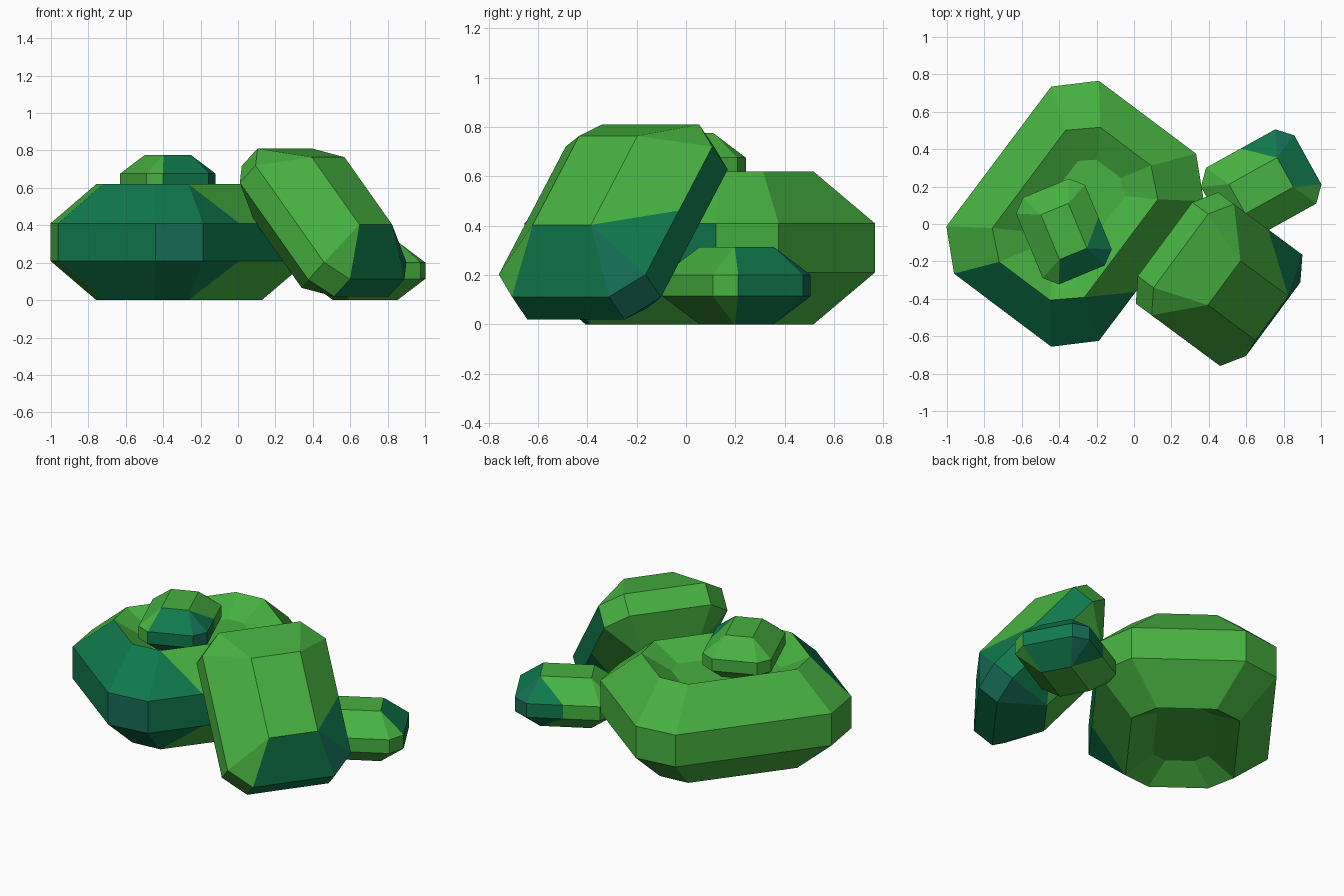
import bpy, bmesh, math
from mathutils import Matrix, Vector

if "Cube" in bpy.data.objects:
    bpy.data.objects.remove(bpy.data.objects["Cube"])


def material(name, rgb):
    m = bpy.data.materials.new(name)
    m.diffuse_color = (*rgb, 1)
    m.use_nodes = True
    m.node_tree.nodes["Principled BSDF"].inputs["Base Color"].default_value = m.diffuse_color
    return m


MATS = [material("leaf_green", (0.062, 0.44, 0.052)),
        material("deep_teal_green", (0.005, 0.19, 0.072)),
        material("blue_teal", (0.008, 0.15, 0.095))]
GREEN, TEAL, BLUE = 0, 1, 2


def octagon(a, b, c, d, split=None):
    """Chamfered rectangle with nine points; the fourth marks the colour border."""
    p = [(a, -b), (a, b), (c, d), (-c, d), (-a, b), (-a, -b), (-c, -d), (c, -d)]
    p.insert(3, (c if split is None else split, d))
    return p


def rock(name, layers, matrix, belt, full_belt):
    """Loft (points, height) layers; belt is the index of the vertical band."""
    bm = bmesh.new()
    rings = []
    for pts, z in layers:
        seen = {}
        for p in pts:
            if p not in seen:
                seen[p] = bm.verts.new((p[0], p[1], z))
        rings.append([seen[p] for p in pts])
    for k in range(len(rings) - 1):
        lo, hi = rings[k], rings[k + 1]
        for i in range(9):
            j = (i + 1) % 9
            loop = list(dict.fromkeys([lo[i], lo[j], hi[j], hi[i]]))
            if len(loop) < 3:
                continue
            f = bm.faces.new(loop)
            # painted end: end face, one chamfer and part of one long side
            if abs(k - belt) <= 1:
                if i in (0, 2) or (i == 3 and k == belt and full_belt):
                    f.material_index = TEAL
                elif i == 1:
                    f.material_index = BLUE if k == belt or belt == 1 else TEAL
    for r in (rings[0], rings[-1]):
        bm.faces.new(list(dict.fromkeys(r)))
    bmesh.ops.recalc_face_normals(bm, faces=bm.faces)
    bm.transform(matrix)
    me = bpy.data.meshes.new(name)
    bm.to_mesh(me)
    bm.free()
    for m in MATS:
        me.materials.append(m)
    ob = bpy.data.objects.new(name, me)
    bpy.context.collection.objects.link(ob)


def upright(x, y, z, degrees, scale=1):
    return (Matrix.Translation((x, y, z)) @ Matrix.Rotation(math.radians(degrees), 4, 'Z')
            @ Matrix.Scale(scale, 4))


# large flat rock with a hollow in its top and underside
band = octagon(0.645, 0.325, 0.467, 0.51, 0.14)
rim = octagon(0.45, 0.17, 0.327, 0.308)
hollow = octagon(0.30, 0.082, 0.235, 0.157)
rock("large_rock",
     [(hollow, -0.22), (rim, -0.31), (band, -0.10), (band, 0.10), (rim, 0.31), (hollow, 0.22)],
     upright(-0.315, 0.055, 0.31, 233.1), 2, True)

# block shape shared by the other three rocks
block_band = octagon(0.465, 0.245, 0.345, 0.37, 0.0)
block_top = octagon(0.24, 0.147, 0.24, 0.147)
block = [(block_top, -0.256), (block_band, -0.07), (block_band, 0.07), (block_top, 0.256)]

# leaning rock, its painted end pointing down to the front right
heading = math.radians(-36.5)
L = Vector((0.66 * math.cos(heading), 0.66 * math.sin(heading), -0.751)).normalized()
S = Vector((-math.sin(heading), math.cos(heading), 0))
lean = Matrix((L, S, L.cross(S))).transposed().to_4x4()
rock("leaning_rock", block, Matrix.Translation((0.455, -0.295, 0.415)) @ lean, 1, True)

# small rocks: one on the ground, one sitting in the hollow
rock("small_side_rock", block, upright(0.68, 0.205, 0.157, 29, 0.613), 1, False)
rock("small_top_rock", block, upright(-0.375, -0.04, 0.638, -67.5, 0.54), 1, False)
